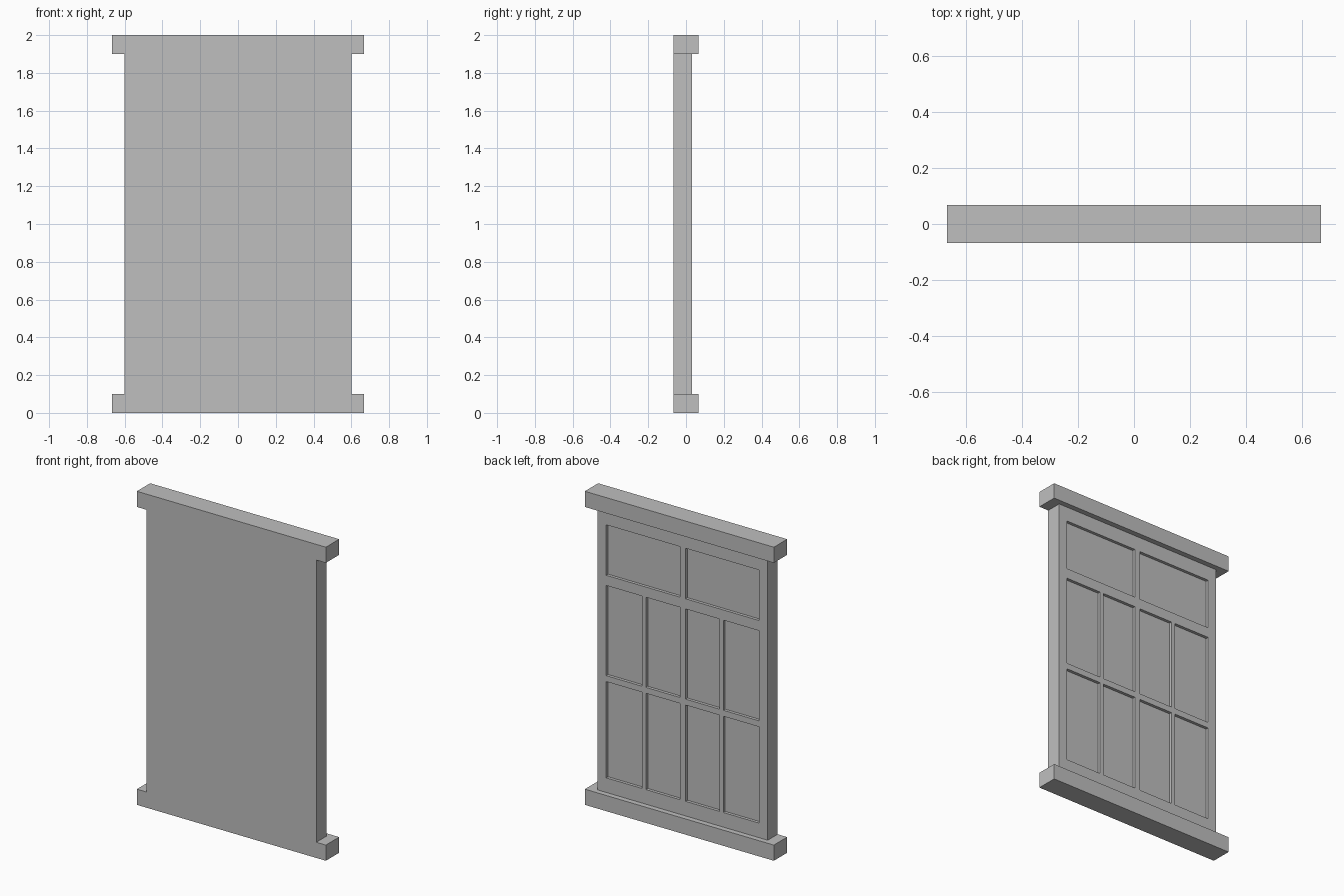
import bpy
import bmesh
from mathutils import Matrix, Vector

cube = bpy.data.objects.get("Cube")
if cube:
    bpy.data.objects.remove(cube, do_unlink=True)

grey = bpy.data.materials.new("plain grey")
grey.use_nodes = True
grey.diffuse_color = (0.52, 0.52, 0.52, 1)
grey.node_tree.nodes["Principled BSDF"].inputs["Base Color"].default_value = grey.diffuse_color

FRONT, BACK, GLASS, LEDGE = -0.067, 0.033, 0.014, 0.067
HALF_W, OPEN_W = 0.6, 0.54          # frame and opening half widths
OPEN_LOW, OPEN_TOP = 0.193, 1.807   # opening heights
RAIL_LOW, RAIL_TOP = 1.42, 1.485    # transom rail heights


def box(name, x, y, z):
    """Box spanning the given (low, high) range on each axis."""
    lo, hi = (Vector(p) for p in zip(x, y, z))
    bm = bmesh.new()
    bmesh.ops.create_cube(bm, size=1, matrix=Matrix.Translation((lo + hi) / 2)
                          @ Matrix.Diagonal((*(hi - lo), 1)))
    mesh = bpy.data.meshes.new(name)
    bm.to_mesh(mesh)
    bm.free()
    mesh.materials.append(grey)
    obj = bpy.data.objects.new(name, mesh)
    bpy.context.collection.objects.link(obj)
    return obj


# Sill and lintel, flush with the front and projecting at the back
for name, z in (("sill", (0, 0.1)), ("lintel", (1.9, 2))):
    box(name, (-0.667, 0.667), (FRONT, LEDGE), z)

# Pane panel with a plain front
box("pane_panel", (-HALF_W, HALF_W), (FRONT, GLASS), (0.1, 1.9))

# Raised surround on the back
raised = (GLASS, BACK)
box("frame_bottom", (-HALF_W, HALF_W), raised, (0.1, OPEN_LOW))
box("frame_top", (-HALF_W, HALF_W), raised, (OPEN_TOP, 1.9))
for side, name in ((1, "left"), (-1, "right")):
    box("frame_" + name, sorted((side * OPEN_W, side * HALF_W)), raised, (OPEN_LOW, OPEN_TOP))

# Horizontal bars
box("transom_rail", (-OPEN_W, OPEN_W), raised, (RAIL_LOW, RAIL_TOP))
box("lower_rail", (-OPEN_W, OPEN_W), raised, (0.807, 0.845))

# Vertical bars, split by the rails
spans = {"bottom": (OPEN_LOW, 0.807), "middle": (0.845, RAIL_LOW), "top": (RAIL_TOP, OPEN_TOP)}
for row, z in spans.items():
    box("centre_bar_" + row, (-0.02, 0.02), raised, z)
    if row != "top":
        for side, name in ((1, "left"), (-1, "right")):
            x = side * 0.273
            box(f"{name}_bar_{row}", (x - 0.013, x + 0.013), raised, z)
